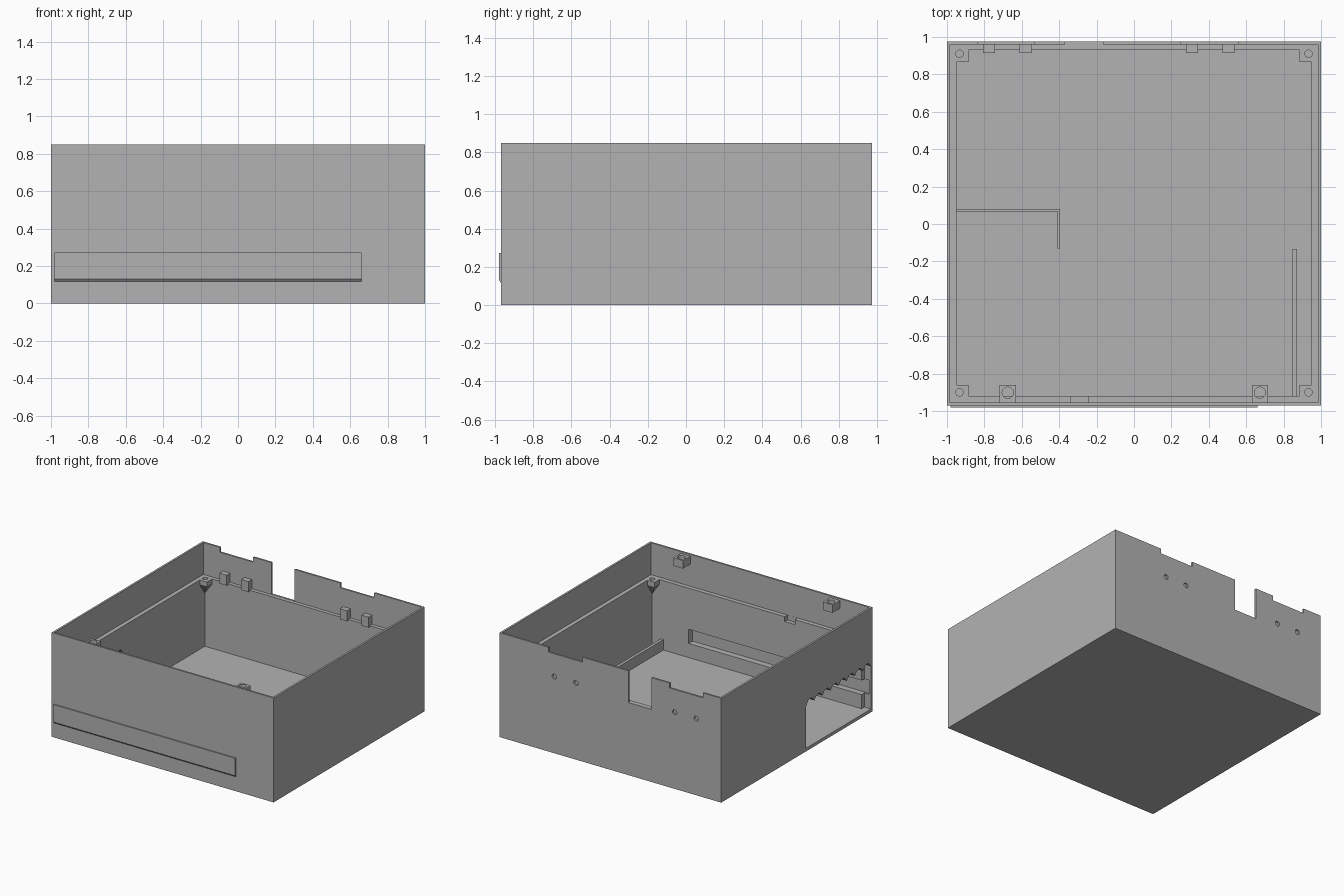
import bpy, bmesh, math
from mathutils import Vector

cube = bpy.data.objects.get("Cube")
if cube:
    bpy.data.objects.remove(cube, do_unlink=True)

grey = bpy.data.materials.new("plain_grey")
grey.use_nodes = True
GREY = (0.45, 0.45, 0.45, 1)
grey.diffuse_color = GREY
grey.node_tree.nodes["Principled BSDF"].inputs["Base Color"].default_value = GREY


def finish(name, bm):
    bmesh.ops.recalc_face_normals(bm, faces=bm.faces)
    mesh = bpy.data.meshes.new(name)
    bm.to_mesh(mesh)
    bm.free()
    mesh.materials.append(grey)
    ob = bpy.data.objects.new(name, mesh)
    bpy.context.collection.objects.link(ob)
    return ob


def box(name, x, y, z):
    bm = bmesh.new()
    bmesh.ops.create_cube(bm, size=1)
    for v in bm.verts:
        v.co = Vector([(lo + hi) / 2 + c * (hi - lo) for c, (lo, hi) in zip(v.co, (x, y, z))])
    return finish(name, bm)


def prism(name, profile, x0, x1):
    """Extrude a (y, z) profile along x."""
    bm = bmesh.new()
    face = bm.faces.new([bm.verts.new((x0, y, z)) for y, z in profile])
    new = bmesh.ops.extrude_face_region(bm, geom=[face])["geom"]
    bmesh.ops.translate(bm, vec=(x1 - x0, 0, 0),
                        verts=[v for v in new if isinstance(v, bmesh.types.BMVert)])
    return finish(name, bm)


def rod(name, centre, radius, depth, along_y=False):
    bm = bmesh.new()
    bmesh.ops.create_cone(bm, cap_ends=True, segments=24, radius1=radius, radius2=radius, depth=depth)
    if along_y:
        for v in bm.verts:
            v.co = Vector((v.co.x, -v.co.z, v.co.y))
    bmesh.ops.translate(bm, vec=centre, verts=bm.verts)
    return finish(name, bm)


def hull(name, points):
    bm = bmesh.new()
    for p in points:
        bm.verts.new(p)
    bmesh.ops.convex_hull(bm, input=bm.verts)
    bmesh.ops.dissolve_limit(bm, angle_limit=0.01, verts=bm.verts, edges=bm.edges)
    return finish(name, bm)


def cut(target, *cutters):
    for c in cutters:
        mod = target.modifiers.new("cut", "BOOLEAN")
        mod.operation, mod.solver, mod.object = "DIFFERENCE", "EXACT", c
        bpy.context.view_layer.update()
        mesh = bpy.data.meshes.new_from_object(
            target.evaluated_get(bpy.context.evaluated_depsgraph_get()))
        target.modifiers.clear()
        target.data = mesh
        bpy.data.objects.remove(c, do_unlink=True)


FRONT, BACK, TOP, LEDGE, FLOOR = -0.97, 0.975, 0.85, 0.59, 0.025

# Open case: thick lower walls, thin rim above the ledge
case = box("case", (-1, 1), (FRONT, BACK), (0, TOP))
cut(case,
    box("c", (-0.95, 0.95), (-0.92, 0.93), (FLOOR, 1)),
    box("c", (-0.984, 0.984), (-0.955, 0.96), (LEDGE, 1)))

# Rim notches, the deep cable notch and screw holes in the back wall
for x0, x1, z in ((-0.835, -0.535, 0.81), (0.25, 0.555, 0.81), (-0.37, -0.165, LEDGE + 0.002)):
    cut(case, box("c", (x0, x1), (0.945, 1.1), (z, 1)))
CLIPS = (-0.775, -0.58, 0.31, 0.505)
for x in CLIPS:
    cut(case, rod("c", (x, 0.97, 0.625), 0.02, 0.06, True))

# Notch in the front ledge and long slot behind the front panel
cut(case,
    box("c", (-0.337, -0.246), (-0.954, -0.9), (0.55, 0.7)),
    box("c", (-0.98, 0.62), (-1.1, -0.9), (0.14, 0.255)))

# Side opening with a toothed upper edge
TEETH, Y0, Y1 = 8, -0.12, -0.955
profile = [(Y1, FLOOR + 0.001), (Y0, FLOOR + 0.001), (Y0, 0.37)]
step = (Y1 - Y0) / TEETH
for i in range(TEETH):
    y = Y0 + step * i
    profile += [(y + step * 0.3, 0.41), (y + step * 0.7, 0.41), (y + step, 0.375)]
cut(case, prism("c", profile, -1.1, -0.94))

# Front panel with a sloped lower edge
prism("front_panel", [(FRONT, 0.118), (-0.98, 0.13), (-0.98, 0.272), (FRONT, 0.272)], -0.98, 0.66)

# Nut blocks on the back ledge
for i, x in enumerate(CLIPS):
    box(f"nut_block_{i + 1}", (x - 0.032, x + 0.032), (0.915, 0.96), (LEDGE - 0.01, 0.665))

# Tapered corner brackets with screw holes
for sx, side in ((-1, "right"), (1, "left")):
    for wall, inner, hole, end in ((-0.925, -0.86, -0.9, "front"), (0.935, 0.865, 0.91, "back")):
        xw, xi = sx * 0.955, sx * 0.885
        pts = [(x, y, z) for x in (xw, xi) for y in (wall, inner) for z in (LEDGE, 0.55)]
        pts.append((xw, wall, 0.45))
        bracket = hull(f"{end}_{side}_bracket", pts)
        # hole reaches through both the bracket and the case corner
        for ob in (bracket, case):
            cut(ob, rod("c", (sx * 0.933, hole, LEDGE), 0.02, 0.1))

# Front lid lugs with through holes
for x, side in ((-0.675, "right"), (0.673, "left")):
    lug = box(f"{side}_lid_lug", (x - 0.043, x + 0.043), (-0.96, -0.86), (0.77, 0.835))
    cut(lug, rod("c", (x, -0.902, 0.8), 0.03, 0.2))

# Low partitions on the floor
RAIL_TOP = 0.11
box("cross_partition", (-0.955, -0.396), (0.068, 0.08), (FLOOR - 0.01, RAIL_TOP))
box("short_partition", (-0.408, -0.396), (-0.13, 0.07), (FLOOR - 0.01, RAIL_TOP))
box("side_rail", (0.848, 0.872), (-0.135, -0.92)[::-1], (FLOOR - 0.01, RAIL_TOP))
